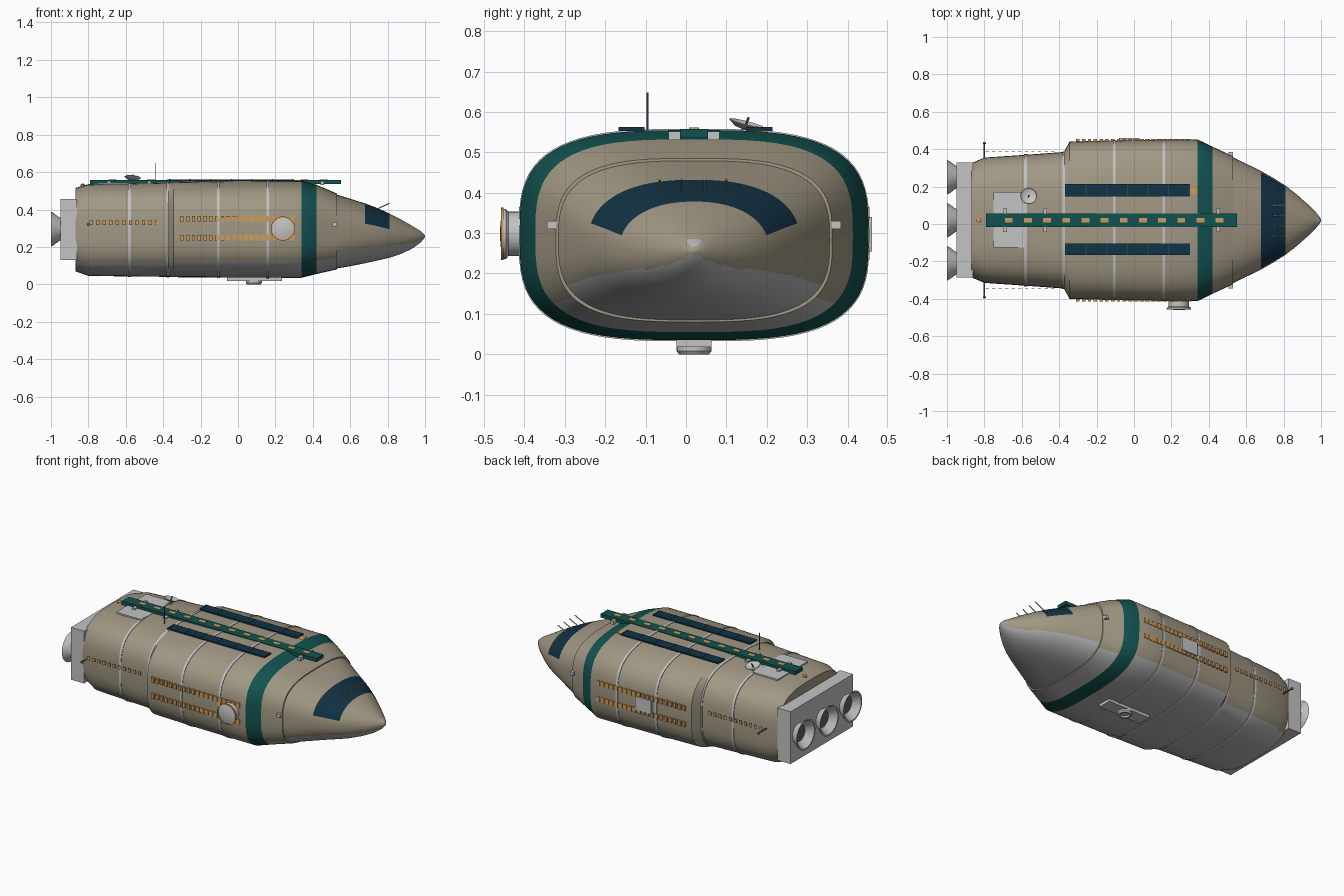
import bpy, bmesh, math
from mathutils import Vector

if "Cube" in bpy.data.objects:
    bpy.data.objects.remove(bpy.data.objects["Cube"])

CY = 0.02   # hull centre line
SEG = 72


def material(name, rgb):
    m = bpy.data.materials.new(name)
    m.diffuse_color = (*rgb, 1)
    m.use_nodes = True
    m.node_tree.nodes["Principled BSDF"].inputs["Base Color"].default_value = m.diffuse_color
    return m


BEIGE = material("beige", (0.36, 0.315, 0.23))
GREY = material("belly_grey", (0.44, 0.44, 0.44))
LIGHT = material("light_grey", (0.55, 0.55, 0.56))
TEAL = material("teal", (0.006, 0.085, 0.08))
NAVY = material("navy", (0.006, 0.032, 0.058))
AMBER = material("amber", (0.62, 0.33, 0.1))
DARK = material("dark_grey", (0.12, 0.12, 0.125))


def finish(name, bm, mats, smooth=None):
    bmesh.ops.recalc_face_normals(bm, faces=bm.faces)
    me = bpy.data.meshes.new(name)
    bm.to_mesh(me)
    bm.free()
    for m in mats:
        me.materials.append(m)
    ob = bpy.data.objects.new(name, me)
    bpy.context.collection.objects.link(ob)
    if smooth:
        bpy.ops.object.select_all(action='DESELECT')
        ob.select_set(True)
        bpy.context.view_layer.objects.active = ob
        bpy.ops.object.shade_smooth_by_angle(angle=math.radians(smooth))
    return ob


def ring(bm, x, a, lo, hi, n, grow=0.0):
    """One rounded-rectangle cross-section."""
    zc, b = (lo + hi) / 2, (hi - lo) / 2
    out = []
    for i in range(SEG):
        t = 2 * math.pi * i / SEG
        c, s = math.cos(t), math.sin(t)
        y = math.copysign(abs(c) ** (2 / n), c) * (a + grow)
        z = math.copysign(abs(s) ** (2 / n), s) * (b + grow)
        out.append(bm.verts.new((x, CY + y, zc + z)))
    return out


def loft(name, stations, mats, rule, caps=True, grow=0.0, smooth=30):
    bm = bmesh.new()
    rings = [ring(bm, *s, grow) for s in stations]
    for r0, r1 in zip(rings, rings[1:]):
        for i in range(SEG):
            j = (i + 1) % SEG
            f = bm.faces.new((r0[i], r0[j], r1[j], r1[i]))
            f.normal_update()
            c = f.calc_center_median()
            out = f.normal.z if f.normal.dot(Vector((0, c.y - CY, c.z - 0.28))) > 0 else -f.normal.z
            f.material_index = rule(c, out, i)
    if caps:
        bm.faces.new(rings[0])
        bm.faces.new(rings[-1])
    return finish(name, bm, mats, smooth)


def boxes(name, items, mat):
    """Boxes given as (x0, x1, y0, y1, z0, z1)."""
    bm = bmesh.new()
    for x0, x1, y0, y1, z0, z1 in items:
        vs = bmesh.ops.create_cube(bm, size=1)["verts"]
        for v in vs:
            v.co = ((x0 + x1) / 2 + v.co.x * (x1 - x0), (y0 + y1) / 2 + v.co.y * (y1 - y0),
                    (z0 + z1) / 2 + v.co.z * (z1 - z0))
    return finish(name, bm, [mat])


def lathe(name, origin, axis, profile, mat, seg=32):
    """Revolve (radius, distance) points around an axis."""
    bm = bmesh.new()
    q = Vector((0, 0, 1)).rotation_difference(Vector(axis).normalized())
    vs = [bm.verts.new(Vector(origin) + q @ Vector((r, 0, d))) for r, d in profile]
    es = [bm.edges.new(p) for p in zip(vs, vs[1:])]
    bmesh.ops.spin(bm, geom=vs + es, cent=origin, axis=q @ Vector((0, 0, 1)),
                   angle=2 * math.pi, steps=seg, use_duplicate=False)
    bmesh.ops.remove_doubles(bm, verts=bm.verts, dist=1e-5)
    return finish(name, bm, [mat], 35)


def rod(name, p, q, r, mat):
    d = Vector(q) - Vector(p)
    return lathe(name, p, d, [(0, 0), (r, 0), (r, d.length), (0, d.length)], mat, 8)


# Main hull with teal collar and grey belly
hull = [(-0.87, 0.305, 0.07, 0.515, 3.2), (-0.80, 0.335, 0.045, 0.535, 3.2),
        (-0.58, 0.350, 0.042, 0.540, 3.2), (-0.375, 0.365, 0.04, 0.545, 3.2),
        (-0.345, 0.420, 0.038, 0.548, 3.2), (-0.105, 0.427, 0.036, 0.552, 3.2),
        (0.16, 0.431, 0.035, 0.555, 3.2), (0.34, 0.432, 0.035, 0.555, 3.2),
        (0.42, 0.393, 0.055, 0.532, 3.2), (0.53, 0.342, 0.080, 0.485, 3.1)]


def hull_rule(c, nz, i):
    return 2 if 0.34 < c.x < 0.42 else (1 if nz < -0.66 else 0)


loft("hull", hull, [BEIGE, GREY, TEAL], hull_rule)

# Nose with wrap-around cockpit window
nose = [(0.53, 0.336, 0.085, 0.479, 3.0), (0.60, 0.302, 0.097, 0.458, 2.7),
        (0.68, 0.263, 0.113, 0.432, 2.4), (0.745, 0.226, 0.127, 0.408, 2.3),
        (0.81, 0.185, 0.142, 0.378, 2.2), (0.87, 0.138, 0.162, 0.347, 2.1),
        (0.93, 0.085, 0.19, 0.313, 2), (0.975, 0.040, 0.222, 0.286, 2),
        (0.995, 0.014, 0.245, 0.267, 2), (1.0, 0.002, 0.254, 0.258, 2)]


def nose_rule(c, nz, i):
    if 0.68 < c.x < 0.81 and 3 <= i < 33:
        return 2
    return 1 if nz < -0.5 else 0


loft("nose", nose, [BEIGE, GREY, NAVY], nose_rule)

# Raised seam bands around the hull
for k in (2, 3, 5, 6):
    x, *rest = hull[k]
    pair = [(x - 0.007, *rest), (x + 0.007, *rest)]
    loft("seam_band", pair, [LIGHT], lambda c, nz, i: 0, grow=0.003)

# Engine block and three bells
boxes("engine_block", [(-0.95, -0.86, -0.285, 0.33, 0.13, 0.455)], LIGHT)
for y in (-0.21, 0.02, 0.25):
    lathe("engine_bell", (-0.945, y, 0.295), (-1, 0, 0),
          [(0.058, 0), (0.066, 0.015), (0.085, 0.04), (0.093, 0.055), (0.084, 0.055),
           (0.066, 0.03), (0.05, 0.012)], LIGHT)
    lathe("engine_throat", (-0.945, y, 0.295), (-1, 0, 0), [(0.056, 0), (0.056, 0.013), (0, 0.013)], DARK)

# Dorsal spine with amber lights and brackets
boxes("spine", [(-0.79, 0.55, CY - 0.035, CY + 0.035, 0.536, 0.558)], TEAL)
boxes("spine_lights", [(x - 0.021, x + 0.021, CY - 0.012, CY + 0.012, 0.557, 0.561)
                       for x in (-0.67 + 0.1025 * i for i in range(12))], AMBER)
boxes("spine_brackets", [(x - 0.01, x + 0.01, CY + s * 0.048 - 0.015, CY + s * 0.048 + 0.015, 0.53, 0.552)
                         for x in (-0.69, -0.475, 0.235, 0.45) for s in (-1, 1)], LIGHT)

# Roof solar panels with ribs
spans = ((-0.167, -0.103), (0.148, 0.214))
boxes("solar_panels", [(-0.37, 0.30, a, b, 0.553, 0.561) for a, b in spans], NAVY)
boxes("solar_ribs", [(x - 0.003, x + 0.003, a, b, 0.556, 0.563) for a, b in spans
                     for x in (-0.365 + 0.11 * i for i in range(7))], TEAL)
boxes("roof_marker", [(0.30, 0.335, 0.157, 0.2, 0.546, 0.554)], AMBER)

# Rear roof plate, dish, mast and beacon
boxes("roof_plate", [(-0.75, -0.58, -0.125, 0.17, 0.533, 0.542)], LIGHT)
rod("dish_post", (-0.565, 0.145, 0.53), (-0.565, 0.145, 0.562), 0.007, LIGHT)
lathe("dish", (-0.565, 0.145, 0.556), (0.1, 0.25, 1),
      [(0, 0), (0.025, 0.004), (0.044, 0.016), (0.042, 0.018), (0.025, 0.008), (0, 0.004)], LIGHT)
rod("dish_feed", (-0.565, 0.145, 0.56), (-0.56, 0.155, 0.586), 0.003, DARK)
rod("mast", (-0.44, -0.095, 0.53), (-0.44, -0.095, 0.648), 0.0022, DARK)
lathe("beacon", (-0.83, CY, 0.52), (0, 0, 1), [(0.013, 0), (0.013, 0.012), (0, 0.02)], AMBER, 16)

# Side window rows, mirrored
wins = []
for s in (-1, 1):
    for z in (0.25, 0.35):
        for i in range(20):
            x = -0.30 + 0.031 * i
            w = 0.009 if i < 10 else 0.0125
            wins.append((x - w, x + w, CY + s * 0.428 - 0.006, CY + s * 0.428 + 0.006, z - 0.015, z + 0.015))
    for i in range(11):
        x = -0.785 + 0.035 * i
        wins.append((x - 0.009, x + 0.009, CY + s * 0.366 - 0.002, CY + s * 0.366 + 0.002, 0.318, 0.34))
boxes("side_windows", wins, AMBER)

# Round side port with amber rim
lathe("side_port", (0.24, -0.40, 0.298), (0, -1, 0),
      [(0.055, 0), (0.055, 0.04), (0.062, 0.046), (0.062, 0.052), (0.052, 0.054), (0.03, 0.059), (0, 0.061)], LIGHT)
lathe("side_port_rim", (0.24, -0.40, 0.298), (0, -1, 0),
      [(0.06, 0.052), (0.065, 0.052), (0.065, 0.058), (0.057, 0.058), (0.057, 0.052)], AMBER)

# Opposite hatch plate
boxes("side_hatch", [(-0.08, 0.03, 0.44, 0.46, 0.255, 0.34)], LIGHT)

# Belly docking hatch
boxes("belly_plate", [(-0.06, 0.235, CY - 0.043, CY + 0.043, 0.018, 0.04)], LIGHT)
lathe("belly_port", (0.085, CY, 0.022), (0, 0, -1),
      [(0.043, 0), (0.043, 0.014), (0.037, 0.022), (0.026, 0.022), (0.024, 0.012), (0, 0.012)], LIGHT)

# Paired side fittings: rear probes and collar thrusters
for s in (-1, 1):
    rod("rear_probe", (-0.80, CY + s * 0.32, 0.32), (-0.80, CY + s * 0.41, 0.32), 0.004, DARK)
    lathe("probe_tip", (-0.80, CY + s * 0.405, 0.32), (0, s, 0), [(0, 0), (0.008, 0.004), (0.008, 0.01), (0, 0.014)], DARK, 10)
    boxes("collar_thruster", [(0.505, 0.53, CY + s * 0.352 - 0.012, CY + s * 0.352 + 0.012, 0.31, 0.33)], LIGHT)

# Nose sensor rods
for y in (-0.065, -0.01, 0.045, 0.1):
    rod("nose_sensor", (0.735, y, 0.398), (0.81, y, 0.434), 0.003, LIGHT)
